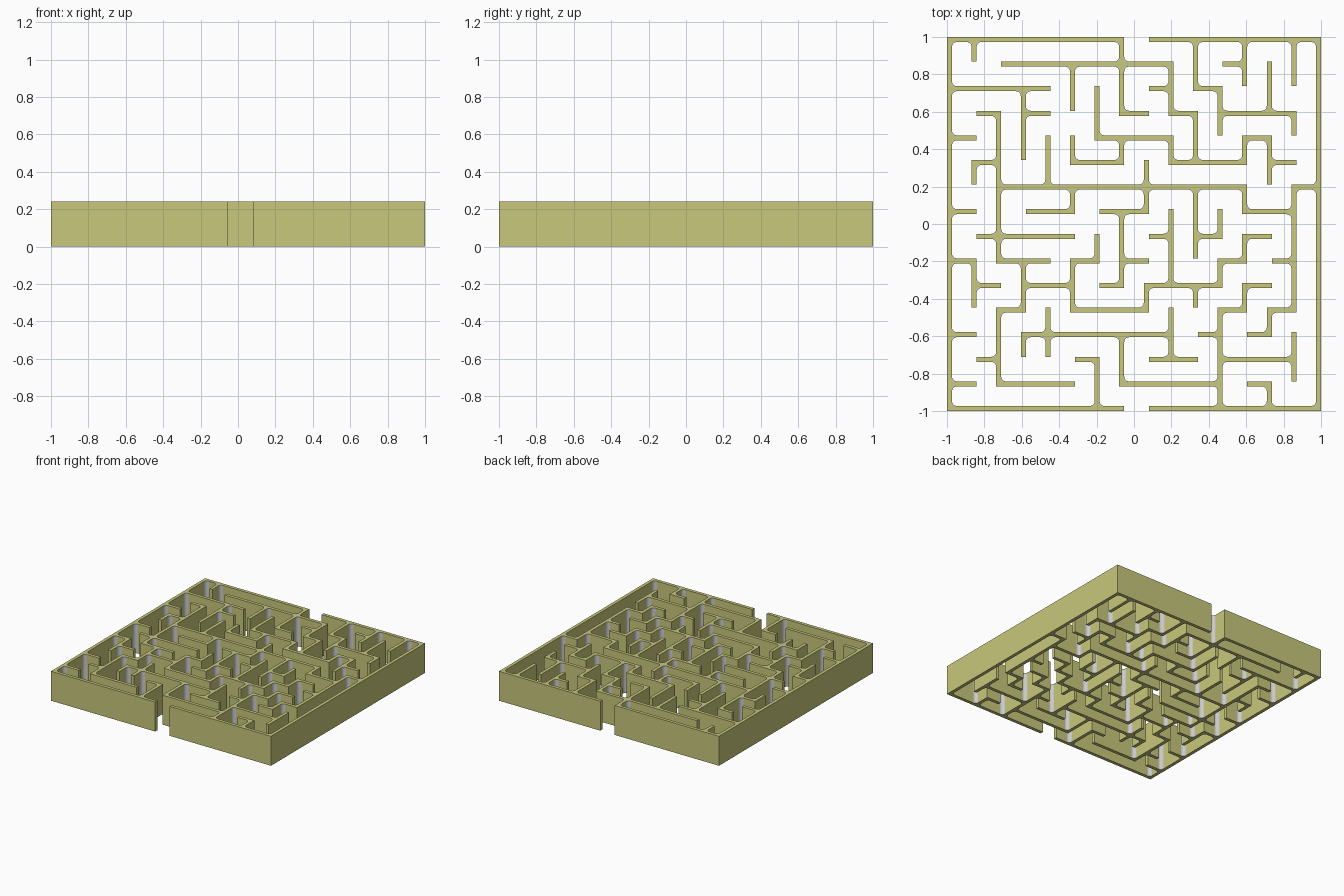
import bpy, bmesh, math

if "Cube" in bpy.data.objects:
    bpy.data.objects.remove(bpy.data.objects["Cube"])

N, T, H, R = 15, 0.027, 0.242, 0.026   # cells, wall thickness, height, fillet radius
P = (2 - T) / N                        # cell pitch

# wall runs "start-end" on the node grid: one entry per row / column
ROWS = ["0-7 8-15", "2-9 11-12", "0-4 8-9 10-11", "1-2 3-4 7-8 9-10 11-14",
        "0-1 6-9 12-13", "1-2 5-7 9-12 13-14", "2-12 14-15", "0-1 3-5 6-8 12-14",
        "1-5 8-9 10-11 12-13", "0-1 2-4 5-6 7-8 11-12 13-14",
        "1-2 3-5 6-7 8-11 12-13", "2-3 5-8 11-12 13-14", "0-1 3-9 10-11 12-13",
        "1-2 5-6 8-10 11-14", "0-1 2-5 7-11 12-13", "0-7 8-15"]
COLS = ["0-15", "0-1 5-6 9-11", "3-9 11-14", "2-5 9-11 12-13", "4-6 11-13",
        "1-3 4-5 6-7 9-11", "2-4 8-9 13-15", "0-3 4-5 7-10 12-14", "5-7 10-11",
        "1-3 4-5 7-10 11-13", "0-2 3-5 6-9 10-11", "2-4 7-8 9-10 11-15",
        "0-2 4-5 6-7 8-9 10-11", "1-3 4-6 11-12 14-15", "0-2 3-4 6-11 12-14", "0-15"]


def edges(lines):
    out = set()
    for line, text in enumerate(lines):
        for run in text.split():
            a, b = map(int, run.split("-"))
            out |= {(line, k) for k in range(a, b)}
    return out


hor = {(k, line) for line, k in edges(ROWS)}   # (i, j): node i,j to i+1,j
ver = edges(COLS)                              # (i, j): node i,j to i,j+1


def centre(i):
    return -1 + T / 2 + i * P


def line_pos(k):
    # fine grid: even lines on one side of a wall, odd lines on the other
    return centre(k // 2) + (T / 2 if k % 2 else -T / 2)


# occupied fine cells, walls stop short at free left and lower ends
filled = {(2 * i + 1, 2 * j) for i, j in hor} | {(2 * i, 2 * j + 1) for i, j in ver}
for i in range(N + 1):
    for j in range(N + 1):
        left, right = (i - 1, j) in hor, (i, j) in hor
        up, down = (i, j - 1) in ver, (i, j) in ver
        if left or down or (right and up):
            filled.add((2 * i, 2 * j))


def finish(bm, name):
    bmesh.ops.recalc_face_normals(bm, faces=bm.faces[:])
    me = bpy.data.meshes.new(name)
    bm.to_mesh(me)
    bm.free()
    ob = bpy.data.objects.new(name, me)
    bpy.context.collection.objects.link(ob)
    return ob


def raise_up(bm):
    ext = bmesh.ops.extrude_face_region(bm, geom=bm.faces[:], use_keep_orig=True)
    vs = [g for g in ext["geom"] if isinstance(g, bmesh.types.BMVert)]
    bmesh.ops.translate(bm, vec=(0, 0, H), verts=vs)


# maze walls
bm = bmesh.new()
cache = {}


def vert(a, b):
    if (a, b) not in cache:
        cache[a, b] = bm.verts.new((line_pos(a), -line_pos(b), 0))
    return cache[a, b]


for a, b in sorted(filled):
    bm.faces.new([vert(a, b), vert(a, b + 1), vert(a + 1, b + 1), vert(a + 1, b)])
raise_up(bm)
walls = finish(bm, "maze_walls")
mat = bpy.data.materials.new("wall_olive")
mat.diffuse_color = (0.58, 0.58, 0.2, 1)
mat.use_nodes = True
mat.node_tree.nodes["Principled BSDF"].inputs["Base Color"].default_value = mat.diffuse_color
walls.data.materials.append(mat)

# concave fillets in every inner corner
bm = bmesh.new()
for i in range(N + 1):
    for j in range(N + 1):
        for sx in (-1, 1):
            for sy in (-1, 1):
                h = (i if sx > 0 else i - 1, j) in hor
                v = (i, j - 1 if sy > 0 else j) in ver
                if not (h and v):
                    continue
                cx, cy = centre(i) + sx * T / 2, -centre(j) + sy * T / 2
                pts = [(cx, cy)]
                for k in range(7):
                    t = k / 6 * math.pi / 2
                    pts.append((cx + sx * R * (1 - math.sin(t)),
                                cy + sy * R * (1 - math.cos(t))))
                if sx * sy < 0:
                    pts.reverse()
                bm.faces.new([bm.verts.new((x, y, 0)) for x, y in pts])
raise_up(bm)
fillets = finish(bm, "corner_fillets")
bpy.context.view_layer.objects.active = fillets
fillets.select_set(True)
bpy.ops.object.shade_smooth_by_angle(angle=math.radians(35))
